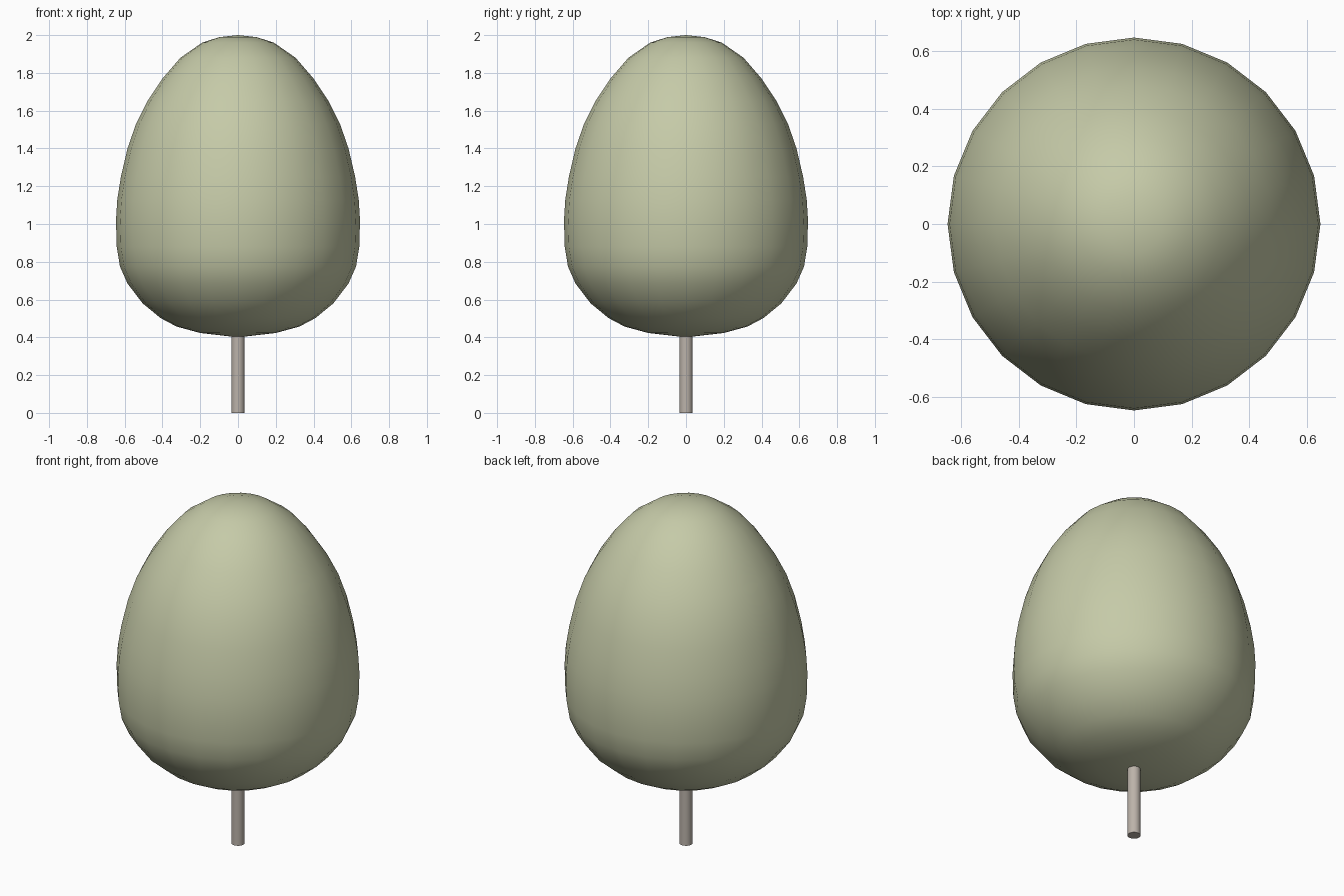
import bpy, bmesh, math

if "Cube" in bpy.data.objects:
    bpy.data.objects.remove(bpy.data.objects["Cube"])


def material(name, rgb):
    m = bpy.data.materials.new(name)
    m.diffuse_color = (*rgb, 1)
    m.use_nodes = True
    m.node_tree.nodes["Principled BSDF"].inputs["Base Color"].default_value = m.diffuse_color
    return m


def lathe(name, profile, sides, mat):
    """Spin (radius, z) points about z; radius 0 at both ends makes poles."""
    bm = bmesh.new()
    verts = [bm.verts.new((r, 0, z)) for r, z in profile]
    edges = [bm.edges.new(p) for p in zip(verts, verts[1:])]
    bmesh.ops.spin(bm, geom=verts + edges, cent=(0, 0, 0), axis=(0, 0, 1),
                   angle=math.tau, steps=sides, use_duplicate=False)
    bmesh.ops.remove_doubles(bm, verts=bm.verts, dist=0.0005)
    bmesh.ops.recalc_face_normals(bm, faces=bm.faces)
    me = bpy.data.meshes.new(name)
    bm.to_mesh(me)
    bm.free()
    ob = bpy.data.objects.new(name, me)
    bpy.context.collection.objects.link(ob)
    me.materials.append(mat)
    bpy.ops.object.select_all(action='DESELECT')
    bpy.context.view_layer.objects.active = ob
    ob.select_set(True)
    bpy.ops.object.shade_smooth_by_angle(angle=math.radians(40))
    return ob


# Egg-shaped foliage crown
crown = [(0, 0.4), (0.2, 0.423), (0.325, 0.457), (0.41, 0.502), (0.505, 0.58),
         (0.585, 0.685), (0.625, 0.775), (0.642, 0.88), (0.646, 1.02),
         (0.639, 1.13), (0.62, 1.25), (0.585, 1.4), (0.54, 1.53),
         (0.48, 1.65), (0.4, 1.77), (0.305, 1.88), (0.19, 1.96),
         (0.1, 1.989), (0, 2.0)]
lathe("foliage", crown, 24, material("leaf_green", (0.56, 0.59, 0.39)))

# Thin straight trunk
trunk = [(0, 0), (0.035, 0), (0.035, 0.42), (0, 0.42)]
lathe("trunk", trunk, 16, material("bark", (0.5, 0.45, 0.4)))
